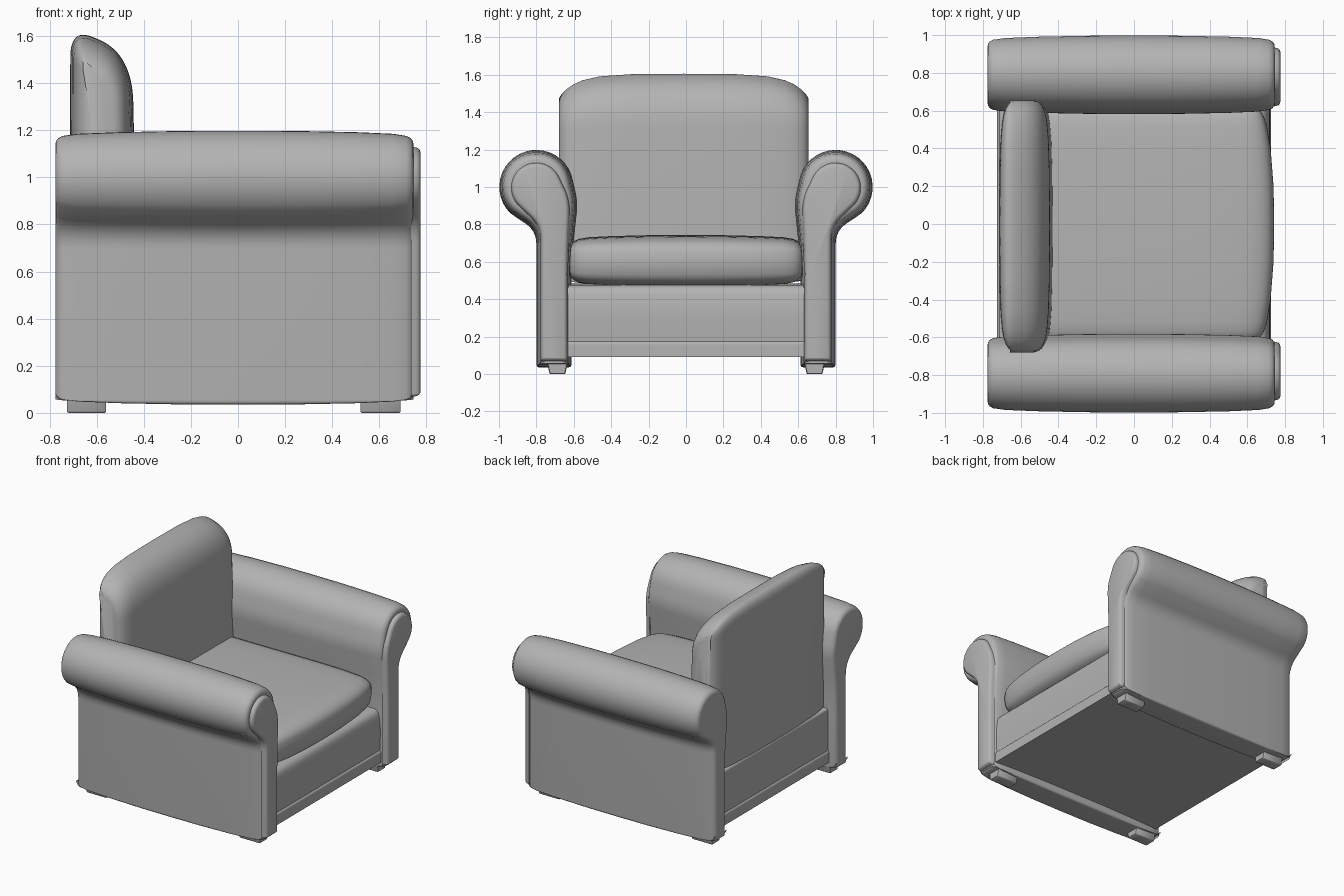
import bpy, bmesh, math
from mathutils import Vector

if "Cube" in bpy.data.objects:
    bpy.data.objects.remove(bpy.data.objects["Cube"])

# Dark grey upholstery
grey = bpy.data.materials.new("grey_upholstery")
grey.diffuse_color = (0.455, 0.455, 0.455, 1)
grey.use_nodes = True
grey.node_tree.nodes["Principled BSDF"].inputs["Base Color"].default_value = grey.diffuse_color


def rounded(corners, steps=6):
    """Closed outline from (a, b, radius) corners, each softened by a curve."""
    out, n = [], len(corners)
    for i, (a, b, r) in enumerate(corners):
        p = Vector((a, b))
        if r == 0:
            out.append(p)
            continue
        ends = []
        for j in (i - 1, (i + 1) % n):
            d = Vector(corners[j][:2]) - p
            ends.append(p + d.normalized() * min(r, d.length * 0.49))
        for k in range(steps + 1):
            t = k / steps
            out.append(ends[0] * (1 - t) ** 2 + p * 2 * t * (1 - t) + ends[1] * t * t)
    return out


def inset(pts, d):
    """Move a counter-clockwise outline inward by d."""
    res, n = [], len(pts)
    for i, p in enumerate(pts):
        e1 = (p - pts[i - 1]).normalized()
        e2 = (pts[(i + 1) % n] - p).normalized()
        n1, n2 = Vector((-e1.y, e1.x)), Vector((-e2.y, e2.x))
        res.append(p + (n1 + n2) * d / max(1 + n1.dot(n2), 0.4))
    return res


def loft(name, pts, sections, axis, mirror=1, shape=None, angle=35):
    """Sweep an outline along an axis; sections are (position, inset)."""
    bm = bmesh.new()
    rings = []
    for t, d in sections:
        ring = inset(pts, d)
        if shape:
            ring = [shape(p, t) for p in ring]
        rings.append([bm.verts.new((t, p.x * mirror, p.y) if axis == 'X'
                                   else (p.x, t, p.y)) for p in ring])
    n = len(pts)
    for r0, r1 in zip(rings, rings[1:]):
        for i in range(n):
            j = (i + 1) % n
            bm.faces.new((r0[i], r0[j], r1[j], r1[i]))
    bm.faces.new(rings[0])
    bm.faces.new(rings[-1])
    bmesh.ops.recalc_face_normals(bm, faces=bm.faces)
    mesh = bpy.data.meshes.new(name)
    bm.to_mesh(mesh)
    bm.free()
    mesh.materials.append(grey)
    ob = bpy.data.objects.new(name, mesh)
    bpy.context.collection.objects.link(ob)
    bpy.ops.object.select_all(action='DESELECT')
    ob.select_set(True)
    bpy.context.view_layer.objects.active = ob
    bpy.ops.object.shade_smooth_by_angle(angle=math.radians(angle))
    return ob


def arc(cy, cz, r, a0, a1, n=22):
    return [(cy + r * math.cos(math.radians(a0 + (a1 - a0) * i / n)),
             cz + r * math.sin(math.radians(a0 + (a1 - a0) * i / n)), 0)
            for i in range(n + 1)]


# Scrolled arm outline and its raised front panel
arm = rounded([(0.612, 0.035, 0.02), (0.80, 0.035, 0.02), (0.80, 0.765, 0.07)]
              + arc(0.80, 1.0, 0.198, -45, 170)
              + [(0.578, 0.92, 0.06), (0.612, 0.60, 0.15)])
panel = rounded([(0.635, 0.07, 0.015), (0.775, 0.07, 0.015), (0.775, 0.79, 0.07)]
                + arc(0.80, 0.995, 0.133, -42, 155)
                + [(0.622, 0.93, 0.08), (0.635, 0.60, 0.15)])
arm_sections = [(-0.775, 0.055), (-0.772, 0.043), (-0.763, 0.031), (-0.745, 0.022),
                (-0.68, 0.013), (-0.5, 0.006), (-0.25, 0.001), (0, 0), (0.25, 0.001),
                (0.5, 0.006), (0.66, 0.013), (0.715, 0.022), (0.733, 0.031),
                (0.742, 0.043), (0.745, 0.055)]
for s, side in ((1, "right"), (-1, "left")):
    loft(side + "_arm", arm, arm_sections, 'X', s, angle=50)
    loft(side + "_arm_panel", panel,
         [(0.735, -0.004), (0.75, 0), (0.763, 0.003), (0.771, 0.01), (0.775, 0.022)],
         'X', s, angle=50)

# Base with a lower lip
base = rounded([(-0.725, 0.09, 0), (0.725, 0.09, 0), (0.725, 0.165, 0.01),
                (0.714, 0.175, 0), (0.722, 0.34, 0.1), (0.70, 0.475, 0.05),
                (-0.715, 0.485, 0.02), (-0.715, 0.175, 0), (-0.725, 0.165, 0.01)])
loft("base", base, [(-0.63, 0), (0.63, 0)], 'Y')


# Seat cushion: bullnose front, bowed in plan
def bow(p, t):
    k = max(0, (p.x + 0.2) / 0.95)
    return Vector((p.x - 0.045 * k * (abs(t) / 0.62) ** 3, p.y))


seat = rounded([(-0.60, 0.47, 0.03), (0.70, 0.468, 0.12), (0.752, 0.59, 0.07),
                (0.72, 0.725, 0.14), (0.45, 0.745, 0.25), (-0.60, 0.742, 0.03)], 10)
half = [(0.0, 0), (0.2, 0.002), (0.4, 0.007), (0.52, 0.013), (0.57, 0.021),
        (0.60, 0.034), (0.617, 0.053), (0.625, 0.08)]
loft("seat_cushion", seat, [(-y, d) for y, d in half[:0:-1]] + half, 'Y',
     shape=bow, angle=60)


# Back cushion, its crest dropping toward rounded corners
def crest(p, t):
    k = max(0, (p.y - 1.15) / 0.45)
    return Vector((p.x, p.y - 0.075 * k * (abs(t + 0.012) / 0.667) ** 6))


back = rounded([(-0.715, 0.47, 0.03), (-0.425, 0.47, 0.03), (-0.447, 1.42, 0.1),
                (-0.52, 1.555, 0.09), (-0.665, 1.617, 0.06), (-0.712, 1.57, 0.06)], 8)
half = [(0.0, 0), (0.28, 0.002), (0.45, 0.007), (0.54, 0.014), (0.59, 0.022),
        (0.625, 0.034), (0.648, 0.049), (0.66, 0.065), (0.667, 0.085)]
loft("back_cushion", back,
     [(-y - 0.012, d) for y, d in half[:0:-1]] + [(y - 0.012, d) for y, d in half],
     'Y', shape=crest, angle=75)

# Four low feet
foot_ends = ((-0.725, -0.56), (0.52, 0.69))
foot = rounded([(0.645, 0, 0.008), (0.73, 0, 0.008), (0.742, 0.06, 0), (0.633, 0.06, 0)], 3)
for s, side in ((1, "right"), (-1, "left")):
    for (x0, x1), end in zip(foot_ends, ("back", "front")):
        loft(f"{end}_{side}_foot", foot, [(x0, 0.004), (x0 + 0.006, 0),
                                          (x1 - 0.006, 0), (x1, 0.004)], 'X', s)
